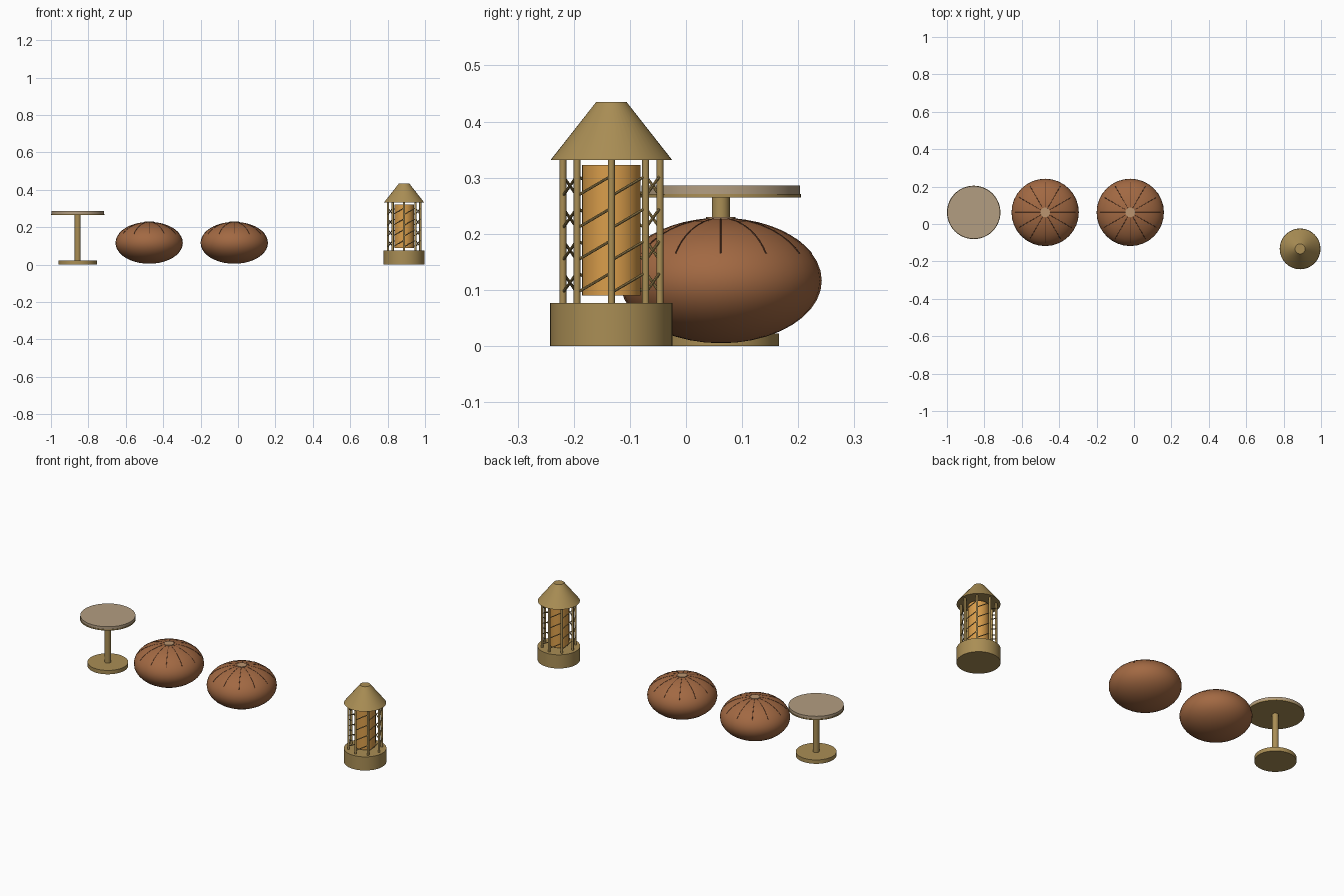
import bpy
from math import sin, cos, pi, radians
from mathutils import Vector

if "Cube" in bpy.data.objects:
    bpy.data.objects.remove(bpy.data.objects["Cube"])


def material(name, rgb):
    m = bpy.data.materials.new(name)
    m.diffuse_color = (*rgb, 1)
    m.use_nodes = True
    m.node_tree.nodes["Principled BSDF"].inputs["Base Color"].default_value = m.diffuse_color
    return m


BRASS = material("brass", (0.40, 0.27, 0.09))
LEATHER = material("leather", (0.36, 0.14, 0.055))
STITCH = material("stitch", (0.10, 0.04, 0.02))
BUTTON = material("button", (0.50, 0.30, 0.16))
STONE = material("stone", (0.45, 0.34, 0.22))
AMBER = material("amber_glass", (0.70, 0.34, 0.07))


def finish(name, mat):
    ob = bpy.context.object
    ob.name = name
    ob.data.materials.append(mat)
    bpy.ops.object.shade_smooth_by_angle(angle=radians(35))
    return ob


def cone(name, mat, x, y, z0, z1, r0, r1=None, n=48):
    bpy.ops.mesh.primitive_cone_add(vertices=n, radius1=r0, radius2=r0 if r1 is None else r1,
                                    depth=z1 - z0, location=(x, y, (z0 + z1) / 2))
    return finish(name, mat)


def rod(name, mat, a, b, r):
    a, b = Vector(a), Vector(b)
    d = b - a
    bpy.ops.mesh.primitive_cylinder_add(vertices=8, radius=r, depth=d.length, location=(a + b) / 2,
                                        rotation=d.to_track_quat('Z', 'Y').to_euler())
    return finish(name, mat)


def tube(name, mat, points, r):
    cu = bpy.data.curves.new(name, 'CURVE')
    cu.dimensions = '3D'
    cu.bevel_depth = r
    cu.bevel_resolution = 1
    sp = cu.splines.new('POLY')
    sp.points.add(len(points) - 1)
    for p, co in zip(sp.points, points):
        p.co = (*co, 1)
    cu.materials.append(mat)
    ob = bpy.data.objects.new(name, cu)
    bpy.context.collection.objects.link(ob)


# Side table
TX, TY = -0.857, 0.062
cone("table_base", BRASS, TX, TY, 0, 0.022, 0.104)
cone("table_post", BRASS, TX, TY, 0.02, 0.268, 0.016, n=24)
cone("table_rim", BRASS, TX, TY, 0.265, 0.271, 0.143)
cone("table_top", STONE, TX, TY, 0.270, 0.286, 0.141)

# Round poufs with radial seams and a top button
PR, PH, PZ = 0.18, 0.1115, 0.1165
for k, (px, py) in enumerate([(-0.475, 0.062), (-0.02, 0.062)]):
    bpy.ops.mesh.primitive_uv_sphere_add(segments=32, ring_count=20, radius=1, location=(px, py, PZ))
    bpy.context.object.scale = (PR, PR, PH)
    finish(f"pouf_{k}", LEATHER)
    for i in range(12):
        a = i * pi / 6
        pts = []
        for j in range(9):
            t = radians(8 + j * 7)
            pts.append((px + PR * sin(t) * cos(a), py + PR * sin(t) * sin(a), PZ + PH * cos(t) - 0.0006))
        tube(f"pouf_{k}_seam_{i}", STITCH, pts, 0.0014)
    cone(f"pouf_{k}_button", BUTTON, px, py, 0.222, 0.230, 0.026, n=24)

# Lantern body
LX, LY = 0.888, -0.133
cone("lantern_base", BRASS, LX, LY, 0, 0.077, 0.109)
cone("lantern_glass", AMBER, LX, LY, 0.09, 0.323, 0.052)
cone("lantern_roof", BRASS, LX, LY, 0.332, 0.435, 0.108, 0.027)

# Lantern posts and slanted lattice bars
for i in range(8):
    a, b = i * pi / 4, (i + 1) * pi / 4
    ax, ay = LX + 0.0865 * cos(a), LY + 0.0865 * sin(a)
    bx, by = LX + 0.0865 * cos(b), LY + 0.0865 * sin(b)
    cone(f"lantern_post_{i}", BRASS, ax, ay, 0.075, 0.334, 0.0062, n=12)
    for j in range(4):
        z = 0.113 + j * 0.0575
        rod(f"lantern_lattice_{i}_{j}", BRASS, (ax, ay, z - 0.018), (bx, by, z + 0.018), 0.0025)
